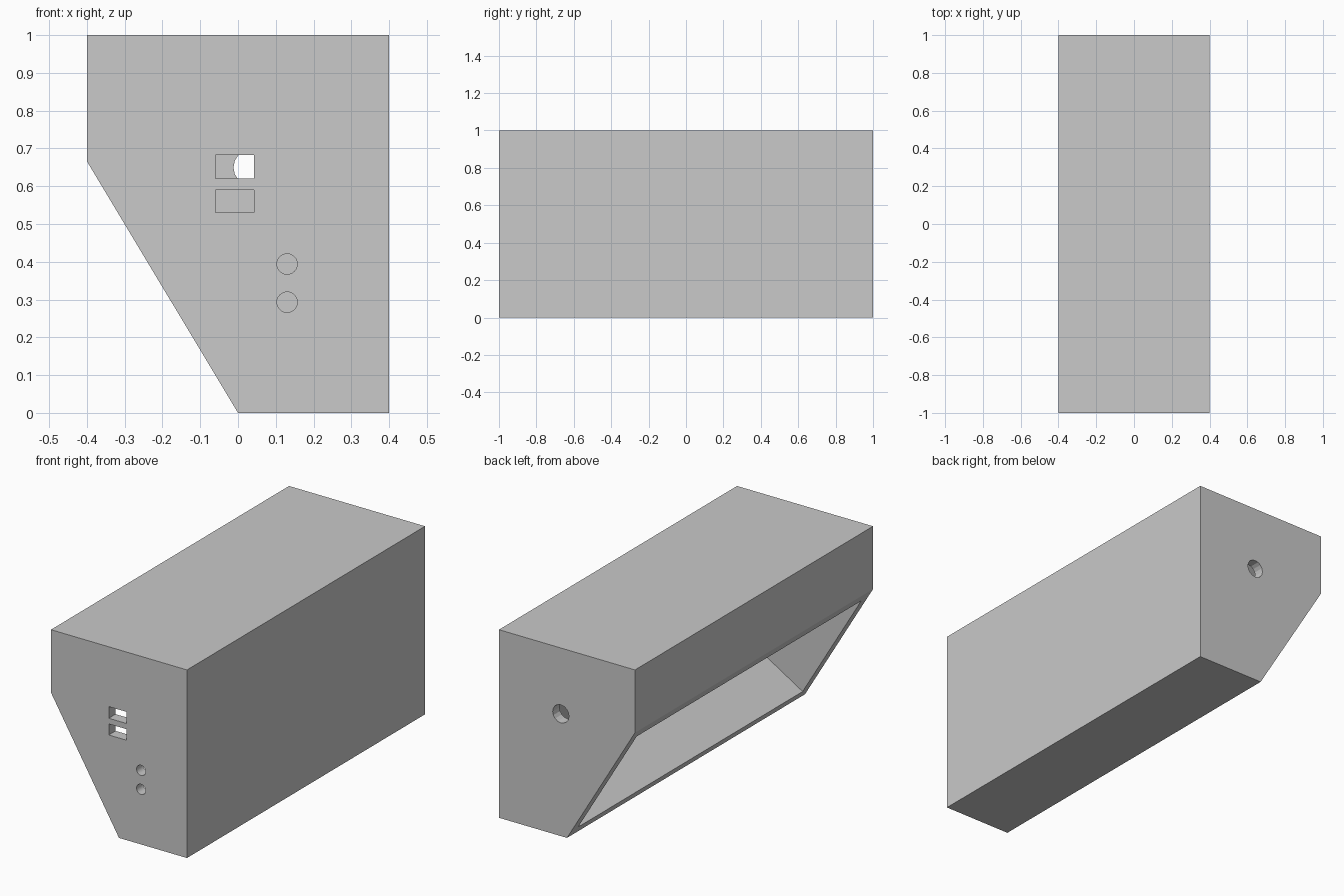
import bpy
import bmesh
from math import cos, sin, tau
from mathutils import Vector

default = bpy.data.objects.get("Cube")
if default:
    bpy.data.objects.remove(default, do_unlink=True)

WALL = 0.057
SLOPE_TOP = 0.666

grey = bpy.data.materials.new("plain_grey")
grey.use_nodes = True
grey.diffuse_color = (0.585, 0.585, 0.585, 1)
grey.node_tree.nodes["Principled BSDF"].inputs["Base Color"].default_value = grey.diffuse_color


def prism(name, profile, y0, y1):
    """Extrude an x-z outline from y0 to y1."""
    bm = bmesh.new()
    face = bm.faces.new([bm.verts.new((x, y0, z)) for x, z in profile])
    ext = bmesh.ops.extrude_face_region(bm, geom=[face])
    moved = [v for v in ext["geom"] if isinstance(v, bmesh.types.BMVert)]
    bmesh.ops.translate(bm, verts=moved, vec=(0, y1 - y0, 0))
    bmesh.ops.recalc_face_normals(bm, faces=bm.faces)
    mesh = bpy.data.meshes.new(name)
    bm.to_mesh(mesh)
    bm.free()
    mesh.materials.append(grey)
    obj = bpy.data.objects.new(name, mesh)
    bpy.context.collection.objects.link(obj)
    return obj


def rectangle(x0, x1, z0, z1):
    return [(x0, z0), (x1, z0), (x1, z1), (x0, z1)]


def circle(x, z, r, sides=32):
    return [(x + r * cos(tau * i / sides), z + r * sin(tau * i / sides)) for i in range(sides)]


# Case body with one slanted side
case = prism("case", [(0, 0), (0.4, 0), (0.4, 1), (-0.4, 1), (-0.4, SLOPE_TOP)], -1, 1)

# Deep pocket cut square to the slanted side
up = Vector((-0.4, SLOPE_TOP))
length = up.length
up.normalize()
inward = Vector((up.y, -up.x))
low, high, depth = 0.05, length - WALL, 0.45
pocket = [up * s + inward * d for s, d in ((low, -0.1), (low, depth), (high, depth), (high, -0.1))]

front, back = (-1.1, -0.9), (0.9, 1.1)
cutters = [
    prism("pocket_cutter", pocket, -1 + WALL, 1 - WALL),
    # Front ports and button holes
    prism("upper_slot_cutter", rectangle(-0.06, 0.043, 0.62, 0.682), *front),
    prism("lower_slot_cutter", rectangle(-0.06, 0.043, 0.531, 0.59), *front),
    prism("upper_hole_cutter", circle(0.13, 0.394, 0.027), *front),
    prism("lower_hole_cutter", circle(0.13, 0.293, 0.027), *front),
    # Cable hole in the back
    prism("cable_hole_cutter", circle(0.036, 0.65, 0.048, 16), *back),
]

bpy.context.view_layer.objects.active = case
for cutter in cutters:
    cutter.hide_render = True
    mod = case.modifiers.new(cutter.name, "BOOLEAN")
    mod.operation = "DIFFERENCE"
    mod.solver = "EXACT"
    mod.object = cutter
    bpy.ops.object.modifier_apply(modifier=mod.name)
    bpy.data.objects.remove(cutter, do_unlink=True)
